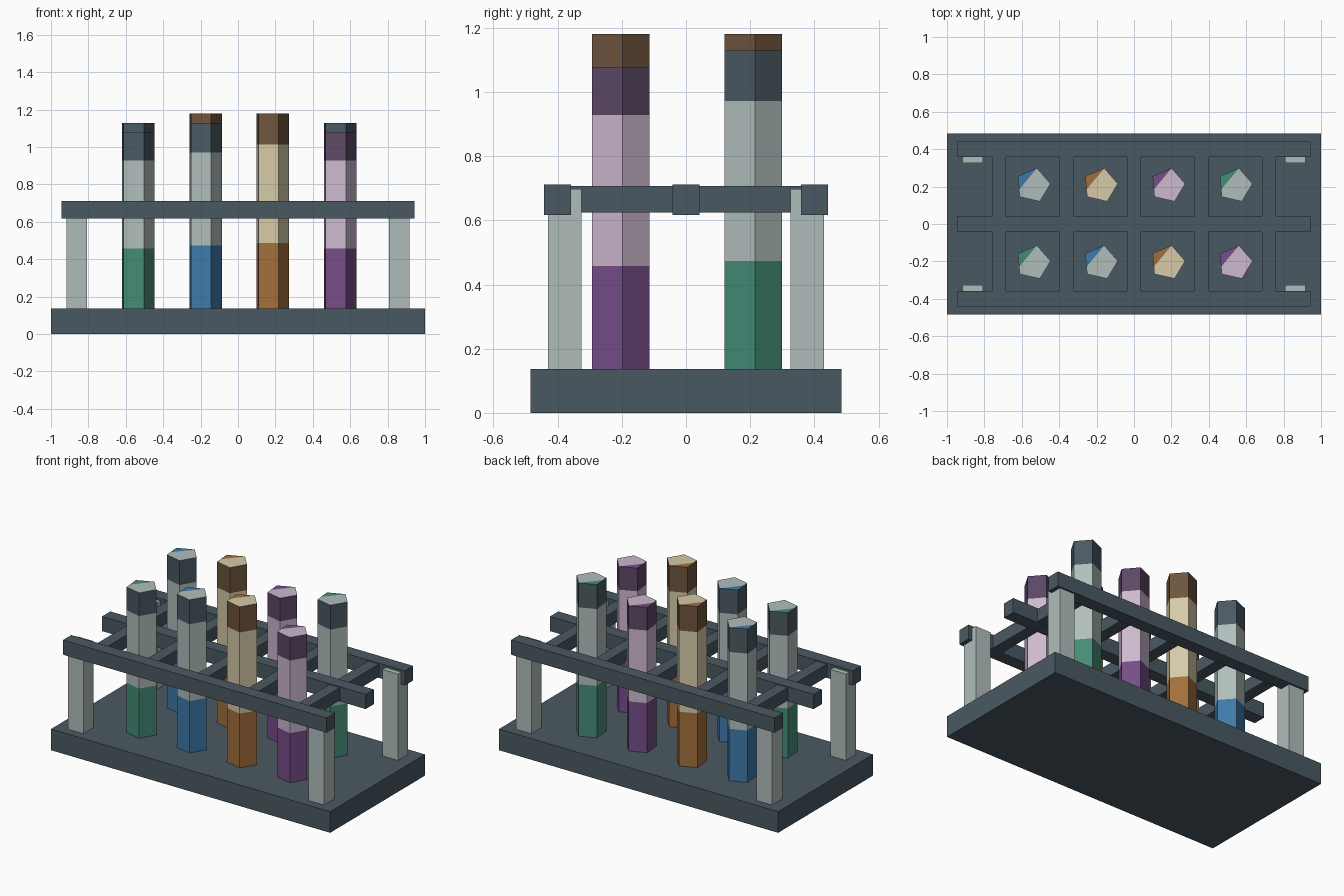
import bpy
import bmesh
from math import cos, sin, radians
from mathutils import Vector

default_cube = bpy.data.objects.get("Cube")
if default_cube:
    bpy.data.objects.remove(default_cube, do_unlink=True)


def make_material(name, red, green, blue):
    """Make a flat material from display colour values."""
    colour = [((c / 255 + 0.055) / 1.055) ** 2.4 for c in (red, green, blue)] + [1]
    material = bpy.data.materials.new(name)
    material.use_nodes = True
    material.diffuse_color = colour
    material.node_tree.nodes["Principled BSDF"].inputs["Base Color"].default_value = colour
    return material


slate = make_material("dark slate", 74, 89, 98)
clear_glass = make_material("clear glass", 176, 190, 187)
cream_glass = make_material("cream glass", 213, 202, 168)
pink_glass = make_material("pink glass", 204, 184, 206)
green = make_material("green liquid", 68, 140, 119)
blue = make_material("blue liquid", 62, 122, 169)
amber = make_material("amber liquid", 162, 111, 60)
purple = make_material("purple liquid", 117, 78, 136)
brown_cap = make_material("brown collar", 110, 84, 62)
purple_cap = make_material("dark purple collar", 92, 72, 102)


def finish(name, bm, materials):
    bmesh.ops.recalc_face_normals(bm, faces=bm.faces)
    mesh = bpy.data.meshes.new(name)
    bm.to_mesh(mesh)
    bm.free()
    for material in materials:
        mesh.materials.append(material)
    obj = bpy.data.objects.new(name, mesh)
    bpy.context.collection.objects.link(obj)
    return obj


def make_box(name, x, y, z, material):
    """Box spanning the given (low, high) ranges."""
    bm = bmesh.new()
    bmesh.ops.create_cube(bm, size=1)
    for vert in bm.verts:
        vert.co = Vector([low + (c + 0.5) * (high - low)
                          for c, (low, high) in zip(vert.co, (x, y, z))])
    return finish(name, bm, [material])


def make_tube(name, x, y, height, level, collar, materials):
    """Five-sided tube: liquid, glass, collar and two-tone top."""
    bm = bmesh.new()
    sides = 5
    rings = []
    for z in (BASE_TOP, level, collar, height):
        rings.append([bm.verts.new((x + 0.094 * cos(radians(5 + 72 * k)),
                                    y + 0.094 * sin(radians(5 + 72 * k)), z))
                      for k in range(sides)])
    for section, (low, high) in enumerate(zip(rings, rings[1:])):
        for k in range(sides):
            n = (k + 1) % sides
            face = bm.faces.new((low[k], low[n], high[n], high[k]))
            face.material_index = section
    bm.faces.new(rings[0])
    # Top: liquid shows in the back left corner
    right, back, corner, left, front = rings[-1]
    side_edge = bm.edges.get((corner, left))
    split = bmesh.utils.edge_split(side_edge, corner, 0.65)[1]
    bm.faces.new((back, corner, split)).material_index = 0
    bm.faces.new((right, back, split, left, front)).material_index = 1
    return finish(name, bm, materials)


# Base board
BASE_TOP = 0.137
make_box("base", (-1, 1), (-0.485, 0.485), (0, BASE_TOP), slate)

# Corner posts
for side, sx in (("right", -1), ("left", 1)):
    for end, sy in (("front", -1), ("back", 1)):
        make_box(f"{end}_{side}_post",
                 sorted((sx * 0.807, sx * 0.918)),
                 sorted((sy * 0.325, sy * 0.43)),
                 (BASE_TOP, 0.697), clear_glass)

# Long rails
for name, y in (("front", -0.4), ("middle", 0), ("back", 0.4)):
    make_box(f"{name}_rail", (-0.944, 0.944), (y - 0.042, y + 0.042),
             (0.617, 0.712), slate)

# Cross bars between the rails
for i in range(5):
    x = (i - 2) * 0.361
    make_box(f"cross_bar_{i + 1}", (x - 0.038, x + 0.038), (-0.4, 0.4),
             (0.624, 0.707), slate)

# Tubes: liquid, glass and collar for each kind
kinds = [
    (green, clear_glass, slate),
    (blue, clear_glass, slate),
    (amber, cream_glass, brown_cap),
    (purple, pink_glass, purple_cap),
]
for i in range(8):
    row, column = divmod(i, 4)
    step = i % 3
    make_tube(f"tube_{i + 1}",
              (column - 1.5) * 0.36,
              -0.206 if row == 0 else 0.207,
              1.078 + 0.051 * step,
              0.458 + 0.015 * step,
              0.928 + 0.043 * step,
              kinds[(column + row) % 4])
